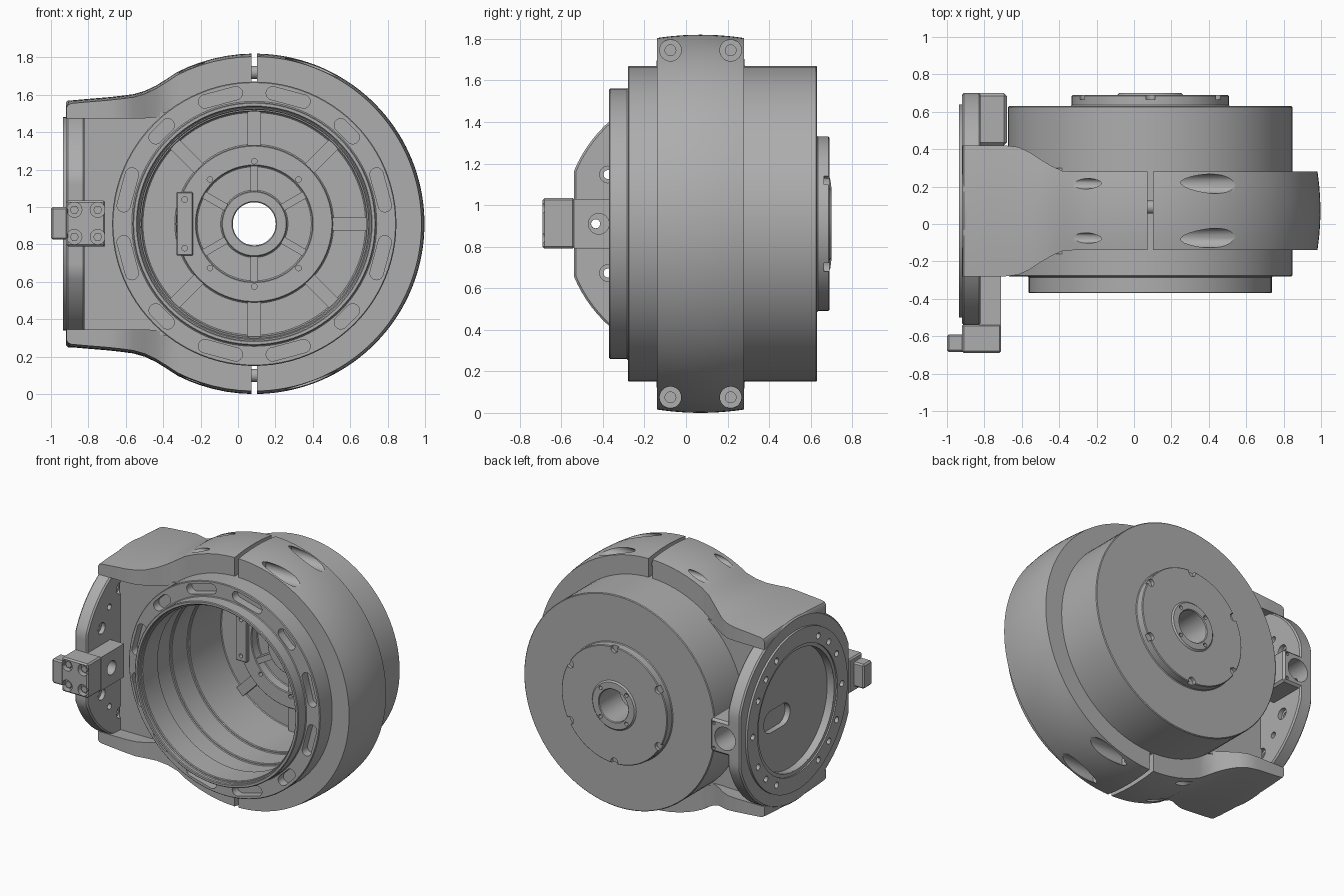
import bpy, bmesh
from math import sin, cos, pi, sqrt, radians

if "Cube" in bpy.data.objects:
    bpy.data.objects.remove(bpy.data.objects["Cube"], do_unlink=True)

metal = bpy.data.materials.new("machined grey")
metal.use_nodes = True
GREY = (0.42, 0.42, 0.42, 1)
metal.diffuse_color = GREY
metal.node_tree.nodes["Principled BSDF"].inputs["Base Color"].default_value = GREY

CX, CY, CZ = 0.087, 0.07, 0.91   # drum axis x, clamp mid plane y, axis height


# ---------- helpers ----------
def skin(bm, rings, closed=False):
    """Join equal closed loops into a solid."""
    vs = [[bm.verts.new(p) for p in ring] for ring in rings]
    n = len(vs[0])
    for i in range(len(vs) if closed else len(vs) - 1):
        a, b = vs[i], vs[(i + 1) % len(vs)]
        for j in range(n):
            k = (j + 1) % n
            bm.faces.new((a[j], a[k], b[k], b[j]))
    if not closed:
        bm.faces.new(vs[0])
        bm.faces.new(vs[-1])


def finish(name, solids, bevel=0.0):
    """Make one object from a list of (rings, closed)."""
    bm = bmesh.new()
    for rings, closed in solids:
        skin(bm, rings, closed)
    bmesh.ops.recalc_face_normals(bm, faces=bm.faces[:])
    me = bpy.data.meshes.new(name)
    bm.to_mesh(me)
    bm.free()
    me.materials.append(metal)
    ob = bpy.data.objects.new(name, me)
    bpy.context.collection.objects.link(ob)
    if bevel:
        m = ob.modifiers.new("bevel", "BEVEL")
        m.width, m.segments, m.limit_method, m.angle_limit = bevel, 1, 'ANGLE', radians(50)
    return ob


def complete(ob, *cutters):
    """Apply modifiers, cut, and smooth the curved faces."""
    for c in cutters:
        m = ob.modifiers.new("cut", "BOOLEAN")
        m.operation, m.solver, m.object = 'DIFFERENCE', 'EXACT', c
    bpy.ops.object.select_all(action='DESELECT')
    ob.select_set(True)
    bpy.context.view_layer.objects.active = ob
    for m in list(ob.modifiers):
        bpy.ops.object.modifier_apply(modifier=m.name)
    for c in cutters:
        bpy.data.objects.remove(c, do_unlink=True)
    bpy.ops.object.shade_smooth_by_angle(angle=radians(30))


def prism(pts, axis, lo, hi):
    place = (lambda a, b, t: (t, a, b)) if axis == 'x' else (lambda a, b, t: (a, t, b))
    return [[place(a, b, t) for a, b in pts] for t in (lo, hi)], False


def circle(a, b, r, n=24):
    return [(a + r * cos(2 * pi * i / n), b + r * sin(2 * pi * i / n)) for i in range(n)]


def rect(a0, a1, b0, b1):
    return [(a0, b0), (a1, b0), (a1, b1), (a0, b1)]


def turned(pts, a, b, t):
    return [(a + u * cos(t) - v * sin(t), b + u * sin(t) + v * cos(t)) for u, v in pts]


def stadium(a, b, half, r, turn=0.0):
    """Rounded slot with its long side turned by an angle."""
    pts = [(u + (half if u > 0 else -half), v)
           for u, v in turned(circle(0, 0, r, 16), 0, 0, pi / 16)]
    return turned(pts, a, b, turn)


def around(r, deg, a=CX, b=CZ):
    return a + r * cos(radians(deg)), b + r * sin(radians(deg))


def revolve(profile, start=0, end=360, n=96):
    """Turn a (radius, y) profile about the drum axis."""
    full = end - start == 360
    rings = []
    for i in range(n if full else n + 1):
        t = radians(start + (end - start) * i / n)
        rings.append([(CX + r * cos(t), y, CZ + r * sin(t)) for r, y in profile])
    return rings, full


def bar(r0, r1, width, deg, y0, y1):
    """Radial rib on the drum floor."""
    pts = turned(rect(r0, r1, -width / 2, width / 2), CX, CZ, radians(deg))
    return prism(pts, 'y', y0, y1)


# ---------- drum with stepped bore ----------
drum = finish("drum", [revolve([
    (.115, .70), (.17, .70), (.17, .69), (.42, .69), (.42, .63), (.76, .63),
    (.76, -.28), (.65, -.28), (.65, -.37), (.625, -.37), (.625, -.34), (.61, -.34),
    (.61, -.16), (.63, -.16), (.63, .0), (.615, .0), (.615, .18), (.60, .18),
    (.60, .54), (.42, .54), (.42, .47), (.31, .47), (.31, .54), (.175, .54),
    (.175, .46), (.115, .46)])], 0.005)
slots = finish("slot_cutter", [
    prism(stadium(*around(.70, d), .045 if d % 90 == 45 else .085, .036, radians(d + 90)),
          'y', -.4, -.22) for d in range(15, 360, 30)])
notches = finish("notch_cutter", [
    prism(circle(*around(.405, d), .028, 12), 'y', .665, .8) for d in range(30, 390, 60)])
bolts = finish("hub_bolt_cutter",
               [prism(circle(*around(.335, d), .015, 12), 'y', .4, .51)
                for d in (45, 90, 135, 225, 270, 315)]
               + [prism(circle(*around(.145, d), .014, 12), 'y', .66, .8)
                  for d in range(45, 360, 90)])
complete(drum, slots, notches, bolts)

complete(finish("floor_ribs", [bar(.41, .605, .07, d, .50, .55)
                               for d in range(0, 360, 45) if d != 180]))
complete(finish("hub_spokes", [bar(.17, .32, .04, d, .475, .55) for d in range(30, 390, 60)]))
pads = finish("sensor_bracket", [prism(rect(-.33, -.24, .74, 1.08), 'y', .44, .55)], .006)
complete(pads, finish("pad_cutter", [prism(circle(-.285, z, .015, 12), 'y', .4, .49)
                                     for z in (.78, 1.04)]))

# ---------- right clamp half ----------
BOLTS = [(CY + s * .145, CZ + k * .835) for s in (-1, 1) for k in (-1, 1)]
crown = [(.91 - .016 * (v / .21) ** 2, CY + v) for v in (-.21, -.14, -.07, 0, .07, .14, .21)]
clamp = finish("clamp_half", [revolve([(.75, CY - .21)] + crown + [(.75, CY + .21)],
                                      -89, 89, 72)])
complete(clamp,
         finish("counterbore_cutter", [prism(circle(y, z, .052), 'x', .24, 1.1) for y, z in BOLTS]),
         finish("screw_cutter", [prism(circle(y, z, .026), 'x', .05, .3) for y, z in BOLTS]))

complete(finish("joint_pins", [prism(circle(CY + .02, CZ + k * .81, .035), 'x', .0, .16)
                               for k in (-1, 1)]))

# ---------- housing arms: clamp arc sweeping into the side flange ----------
# stations: x, outer height, inner height, half width
arc = [(CX - d, sqrt(.91 ** 2 - d * d), sqrt(.75 ** 2 - d * d), .21)
       for d in (.015, .08, .15, .22, .29, .35, .41)]
sweep = [(-.38, .775, .60, .213), (-.44, .738, .585, .24), (-.50, .71, .58, .275),
         (-.56, .693, .58, .315), (-.62, .685, .58, .342), (-.69, .677, .58, .35),
         (-.80, .668, .58, .35), (-.89, .66, .58, .35), (-.908, .653, .58, .35),
         (-.918, .635, .58, .35)]
for name, side in (("upper_arm", 1), ("lower_arm", -1)):
    steps = [i / 5 for i in range(-5, 6)]
    rings = []
    for x, top, low, half in arc + sweep:
        ring = [(x, CY + s * half, CZ + side * (top - .016 * s * s)) for s in steps]
        ring += [(x, CY + s * half, CZ + side * (low - .016 * s * s)) for s in reversed(steps)]
        rings.append(ring)
    complete(finish(name, [(rings, False)]), finish("arm_bolt_cutter", [
        prism(circle(y, CZ + side * .835, .028), 'x', -.4, -.12) for y in (CY - .145, CY + .145)]))

# web that closes the housing between flange and drum
web = [around(.72, d) for d in range(124, 237, 8)]
web += [(-.83, CZ - .59), (-.83, CZ + .59)]
complete(finish("housing_web", [prism(web, 'y', -.16, .30)]))

# ---------- side flange ----------
disc = [(min(max(a, -.54), .70), b) for a, b in circle(CY, CZ, .66, 96)]
HOLES = [d + o for d in range(45, 360, 90) for o in (-17, 0, 17)] + [0, 180]


def hole_cutter():
    return finish("flange_hole_cutter", [prism(circle(*around(.505, d, CY, CZ), .022, 12),
                                               'x', -1, -.75) for d in HOLES])


def boss_cutter():
    return finish("boss_cutter", [prism(circle(-.80, CZ, .082, 32), 'y', .52, .8)])


flange = finish("side_flange", [prism(disc, 'x', -.92, -.82)], .01)
complete(flange,
         finish("recess_cutter", [prism(circle(CY, CZ, .43, 64), 'x', -1, -.87)]),
         finish("cable_slot_cutter", [prism(stadium(CY + .14, CZ - .02, .07, .08), 'x', -.9, -.7)]),
         finish("spot_cutter", [prism(circle(*around(.505, d, CY, CZ), .04), 'x', -.85, -.7)
                                for d in HOLES if d % 45]),
         hole_cutter(), boss_cutter())

rim_section = [(.57, -.935), (.57, -.90), (.43, -.90), (.43, -.925), (.455, -.925), (.455, -.935)]
rim_angles = [2 * pi * i / 80 for i in range(80)]
rim = finish("flange_rim", [([[(x, CY + r * cos(t), CZ + r * sin(t)) for r, x in rim_section]
                              for t in rim_angles], True)])
complete(rim, hole_cutter())

# ---------- front and rear blocks on the flange ----------
lug = finish("front_lug", [prism(rect(-.85, -.71, .79, 1.03), 'y', -.54, -.28)])
complete(lug, finish("lug_cutter", [prism(circle(-.42, CZ, .05), 'x', -.79, -.6)]),
         finish("lug_hole_cutter", [prism(circle(-.435, CZ, .022), 'x', -1, -.75)]))

block = finish("connector_block", [prism(rect(-.92, -.71, .79, 1.035), 'y', -.69, -.535)], .01)
HEADS = [(x, z) for x in (-.875, -.75) for z in (.84, .985)]
complete(block, finish("head_cutter", [prism(circle(x, z, .04), 'y', -.8, -.65) for x, z in HEADS]))
complete(finish("connector_screws", [prism(circle(x, z, .024, 6), 'y', -.675, -.64)
                                     for x, z in HEADS]))
complete(finish("connector_tab", [prism(rect(-1, -.91, .825, 1.0), 'y', -.685, -.59)], .01))

boss = finish("rear_boss", [prism(rect(-.85, -.68, .79, 1.03), 'y', .42, .70)], .015)
complete(boss, boss_cutter(),
         finish("boss_screw_cutter", [prism(circle(-.71, CZ + k * .09, .013, 10), 'y', .66, .8)
                                      for k in (-1, 1)]))
